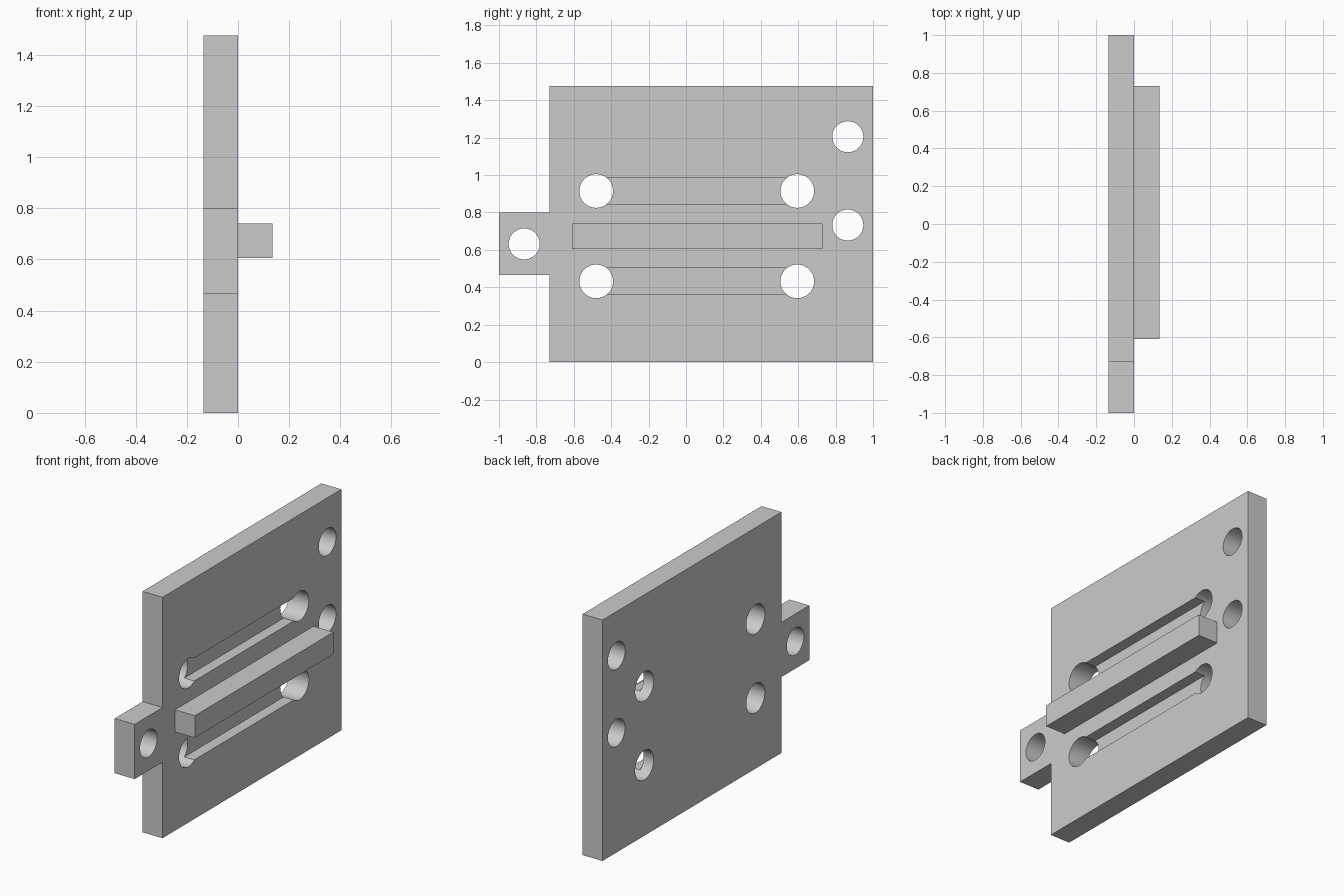
import bpy, bmesh
from math import radians
from mathutils import Matrix

cube = bpy.data.objects.get("Cube")
if cube:
    bpy.data.objects.remove(cube, do_unlink=True)

T = 0.135  # plate thickness

grey = bpy.data.materials.new("light_grey")
grey.use_nodes = True
colour = (0.6, 0.6, 0.6, 1)
grey.diffuse_color = colour
grey.node_tree.nodes["Principled BSDF"].inputs["Base Color"].default_value = colour


def make_object(name, bm):
    bmesh.ops.recalc_face_normals(bm, faces=bm.faces)
    mesh = bpy.data.meshes.new(name)
    bm.to_mesh(mesh)
    bm.free()
    mesh.materials.append(grey)
    obj = bpy.data.objects.new(name, mesh)
    bpy.context.collection.objects.link(obj)
    return obj


def prism(name, outline, x0, x1):
    """Extrude a (y, z) outline from x0 to x1."""
    bm = bmesh.new()
    face = bm.faces.new([bm.verts.new((x0, y, z)) for y, z in outline])
    geom = bmesh.ops.extrude_face_region(bm, geom=[face])["geom"]
    verts = [g for g in geom if isinstance(g, bmesh.types.BMVert)]
    bmesh.ops.translate(bm, verts=verts, vec=(x1 - x0, 0, 0))
    return make_object(name, bm)


def block(name, y0, y1, z0, z1, x0, x1):
    return prism(name, [(y0, z0), (y1, z0), (y1, z1), (y0, z1)], x0, x1)


def hole_cutter(y, z, radius):
    bm = bmesh.new()
    bmesh.ops.create_cone(bm, cap_ends=True, segments=64, radius1=radius,
                          radius2=radius, depth=3 * T,
                          matrix=Matrix.Translation((-T / 2, y, z))
                          @ Matrix.Rotation(radians(90), 4, "Y"))
    return make_object("hole_cutter", bm)


# Plate with a mounting tab at the front
plate = prism("plate", [(-0.73, 0), (1, 0), (1, 1.475), (-0.73, 1.475),
                        (-0.73, 0.8), (-1, 0.8), (-1, 0.465), (-0.73, 0.465)], -T, 0)

# Mounting holes
cutters = [hole_cutter(y, z, 0.083)
           for y, z in [(-0.865, 0.632), (0.865, 0.733), (0.865, 1.205)]]

# Half-depth grooves with a through hole at each end
for z in (0.432, 0.915):
    cutters.append(block("groove_cutter", -0.48, 0.595, z - 0.07, z + 0.07, -T / 2, T))
    cutters += [hole_cutter(y, z, 0.09) for y in (-0.48, 0.595)]

for cutter in cutters:
    cutter.hide_render = True
    mod = plate.modifiers.new("cut", "BOOLEAN")
    mod.operation = "DIFFERENCE"
    mod.solver = "EXACT"
    mod.object = cutter

# Bake the cuts and drop the cutters
depsgraph = bpy.context.evaluated_depsgraph_get()
cut_mesh = bpy.data.meshes.new_from_object(plate.evaluated_get(depsgraph))
plate.modifiers.clear()
plate.data = cut_mesh
for cutter in cutters:
    bpy.data.objects.remove(cutter, do_unlink=True)

# Raised rail between the grooves
block("rail", -0.61, 0.73, 0.605, 0.74, 0, T)

# Smooth hole walls, sharp edges elsewhere
bpy.ops.object.select_all(action="DESELECT")
plate.select_set(True)
bpy.context.view_layer.objects.active = plate
bpy.ops.object.shade_smooth_by_angle(angle=radians(30))
